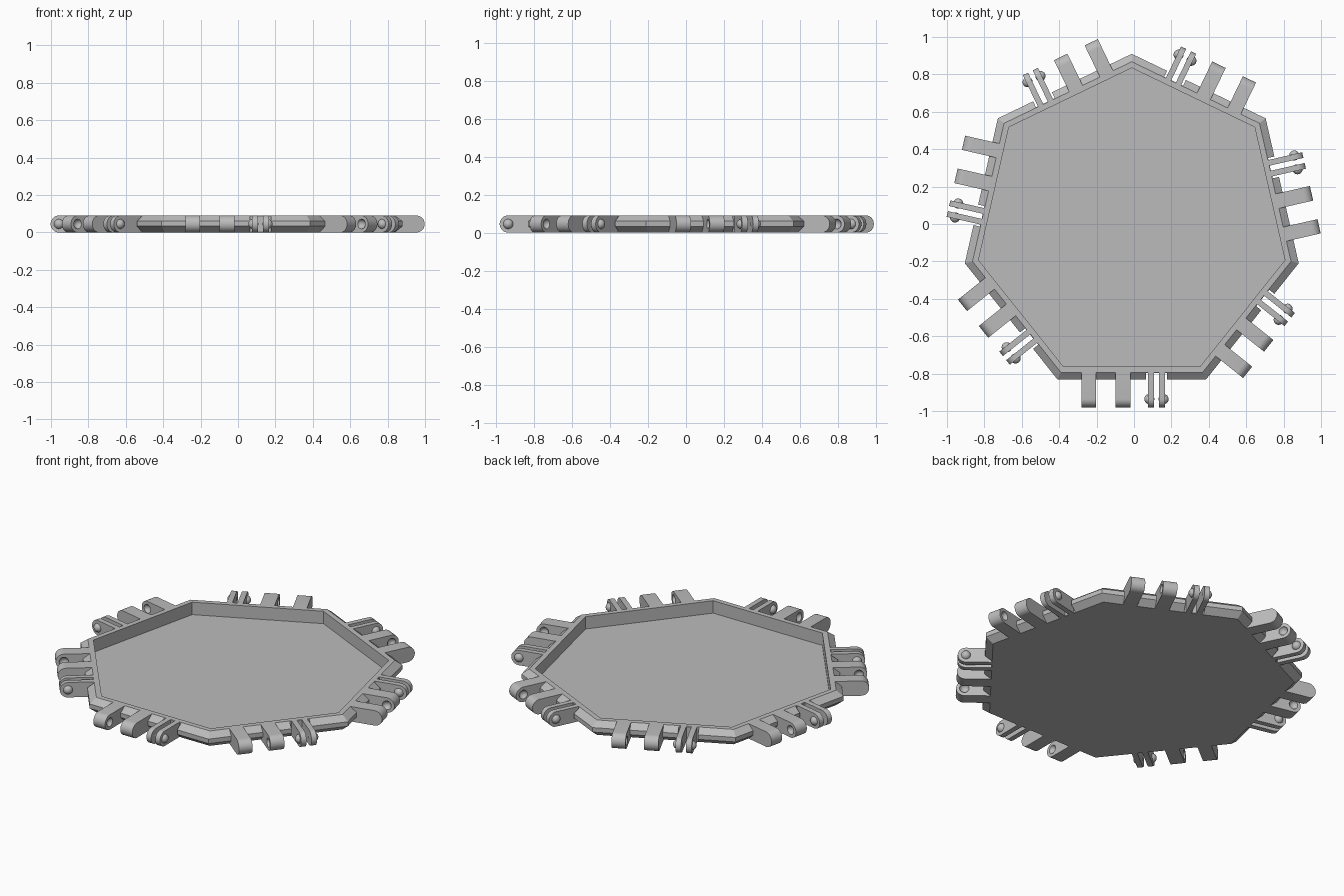
import bpy, bmesh
from math import pi, cos, sin
from mathutils import Matrix, Vector

cube = bpy.data.objects.get("Cube")
if cube:
    bpy.data.objects.remove(cube)

SIDES = 7
HEIGHT = 0.09
CENTRE = Vector((-0.012, -0.006, 0))
RIM_TOP = 0.787      # apothem of the flat rim's outer edge
PIN = 0.93           # distance of the hinge axis from the centre

grey = bpy.data.materials.new("plain grey")
grey.use_nodes = True
grey.diffuse_color = (0.5, 0.5, 0.5, 1)
bsdf = next(n for n in grey.node_tree.nodes if n.type == 'BSDF_PRINCIPLED')
bsdf.inputs["Base Color"].default_value = grey.diffuse_color
bsdf.inputs["Roughness"].default_value = 0.6


def make_object(name, bm):
    bmesh.ops.recalc_face_normals(bm, faces=bm.faces)
    mesh = bpy.data.meshes.new(name)
    bm.to_mesh(mesh)
    bm.free()
    mesh.materials.append(grey)
    obj = bpy.data.objects.new(name, mesh)
    bpy.context.collection.objects.link(obj)
    return obj


def subtract(obj, cutter):
    """Cut one object out of another and discard the cutter."""
    cutter.hide_render = True
    mod = obj.modifiers.new("cut", 'BOOLEAN')
    mod.operation, mod.solver, mod.object = 'DIFFERENCE', 'EXACT', cutter
    bpy.context.view_layer.update()
    graph = bpy.context.evaluated_depsgraph_get()
    mesh = bpy.data.meshes.new_from_object(obj.evaluated_get(graph))
    obj.modifiers.clear()
    obj.data = mesh
    bpy.data.objects.remove(cutter)


def side_turn(k):
    return Matrix.Rotation(2 * pi * k / SIDES, 4, 'Z')


def add_ball(bm, x, radius):
    turn = Matrix.Translation((x, -PIN, HEIGHT / 2)) @ Matrix.Rotation(pi / 2, 4, 'Y')
    bmesh.ops.create_uvsphere(bm, u_segments=20, v_segments=12, radius=radius, matrix=turn)


def add_lug(bm, x0, x1):
    """Flat bar with a fully rounded end, extruded along the hinge axis."""
    r = HEIGHT / 2
    outline = [(-RIM_TOP, HEIGHT)]
    for i in range(17):
        a = pi / 2 + pi * i / 16
        outline.append((-PIN + r * cos(a), r + r * sin(a)))
    outline.append((-RIM_TOP, 0))
    face = bm.faces.new([bm.verts.new((x0, y, z)) for y, z in outline])
    ext = bmesh.ops.extrude_face_region(bm, geom=[face])
    moved = [v for v in ext["geom"] if isinstance(v, bmesh.types.BMVert)]
    bmesh.ops.translate(bm, verts=moved, vec=(x1 - x0, 0, 0))


# Tray: seven-sided rings with chamfered rim and a recessed floor
profile = [(0.787, 0), (0.825, 0.033), (0.825, 0.06), (RIM_TOP, HEIGHT),
           (0.757, HEIGHT), (0.757, 0.015)]
bm = bmesh.new()
rings = []
for apothem, z in profile:
    radius = apothem / cos(pi / SIDES)
    angles = [pi / 2 + 2 * pi * k / SIDES for k in range(SIDES)]
    rings.append([bm.verts.new((radius * cos(a), radius * sin(a), z)) for a in angles])
for low, high in zip(rings, rings[1:]):
    for k in range(SIDES):
        n = (k + 1) % SIDES
        bm.faces.new((low[k], low[n], high[n], high[k]))
bm.faces.new(rings[0])
bm.faces.new(rings[-1])
tray = make_object("tray", bm)

# Relief notches behind each pair of thin clips
bm = bmesh.new()
for k in range(SIDES):
    box = Matrix.Translation((0.132, -0.84, 0.05)) @ Matrix.Diagonal((0.112, 0.1, 0.3, 1))
    bmesh.ops.create_cube(bm, size=1, matrix=side_turn(k) @ box)
subtract(tray, make_object("notch_cutter", bm))
tray.location = CENTRE

# Thick hinge lugs, with sockets on the sides that face each other
bm = bmesh.new()
add_lug(bm, -0.268, -0.19)
add_lug(bm, -0.088, -0.008)
lugs = make_object("hinge_lugs", bm)
bm = bmesh.new()
add_ball(bm, -0.183, 0.027)
add_ball(bm, -0.095, 0.027)
subtract(lugs, make_object("socket_cutter", bm))

# Thin snap clips with rounded pins on their outer sides
bm = bmesh.new()
for x0, x1, pin_x in ((0.087, 0.118, 0.094), (0.146, 0.177, 0.17)):
    add_lug(bm, x0, x1)
    add_ball(bm, pin_x, 0.027)
clips = make_object("snap_clips", bm)

# Smooth the rounded ends, pins and sockets; keep edges sharp
for obj in (lugs, clips):
    bpy.ops.object.select_all(action='DESELECT')
    obj.select_set(True)
    bpy.context.view_layer.objects.active = obj
    bpy.ops.object.shade_smooth_by_angle(angle=0.6)

# Repeat the hinge on every side
for part in (lugs, clips):
    for k in range(SIDES):
        obj = part
        if k:
            obj = bpy.data.objects.new(f"{part.name}_{k + 1}", part.data)
            bpy.context.collection.objects.link(obj)
        obj.location = CENTRE
        obj.rotation_euler.z = 2 * pi * k / SIDES
